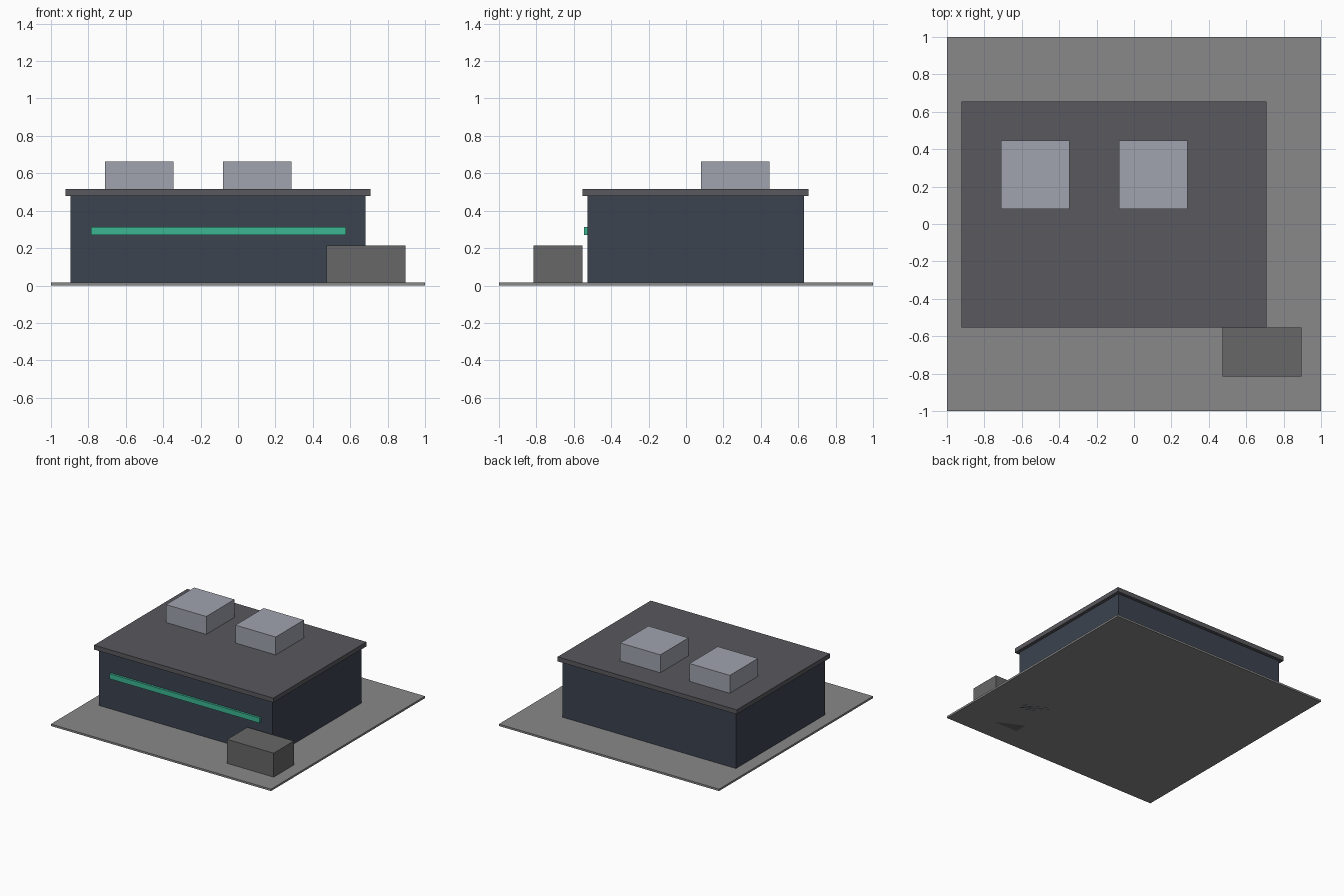
import bpy

if "Cube" in bpy.data.objects:
    bpy.data.objects.remove(bpy.data.objects["Cube"])


def material(name, rgb):
    mat = bpy.data.materials.new(name)
    mat.diffuse_color = (*rgb, 1.0)
    mat.use_nodes = True
    mat.node_tree.nodes["Principled BSDF"].inputs["Base Color"].default_value = mat.diffuse_color
    return mat


def box(name, x, y, z, mat):
    """Box spanning the given (min, max) range on each axis."""
    spans = (x, y, z)
    bpy.ops.mesh.primitive_cube_add(size=1, location=[(a + b) / 2 for a, b in spans])
    obj = bpy.context.object
    obj.name = name
    obj.scale = [b - a for a, b in spans]
    bpy.ops.object.transform_apply(location=False, rotation=False, scale=True)
    obj.data.materials.append(mat)
    return obj


paving = material("paving", (0.25, 0.25, 0.25))
wall = material("dark_wall", (0.045, 0.056, 0.08))
roofing = material("roofing", (0.10, 0.10, 0.112))
metal = material("light_metal", (0.35, 0.37, 0.42))
concrete = material("concrete", (0.135, 0.135, 0.138))
green = material("green_strip", (0.045, 0.47, 0.29))

# Ground slab and main hall
box("ground_slab", (-1, 1), (-1, 1), (0, 0.016), paving)
box("main_hall", (-0.895, 0.682), (-0.527, 0.63), (0, 0.478), wall)

# Overhanging roof
box("roof", (-0.921, 0.708), (-0.553, 0.656), (0.478, 0.515), roofing)

# Rooftop units
for i, x in enumerate((-0.711, -0.08)):
    box(f"roof_unit_{i + 1}", (x, x + 0.366), (0.081, 0.447), (0.515, 0.662), metal)

# Accent strip on the front wall
box("accent_strip", (-0.787, 0.577), (-0.545, -0.527), (0.271, 0.313), green)

# Low block by the front corner
box("loading_block", (0.472, 0.895), (-0.815, -0.553), (0, 0.213), concrete)
